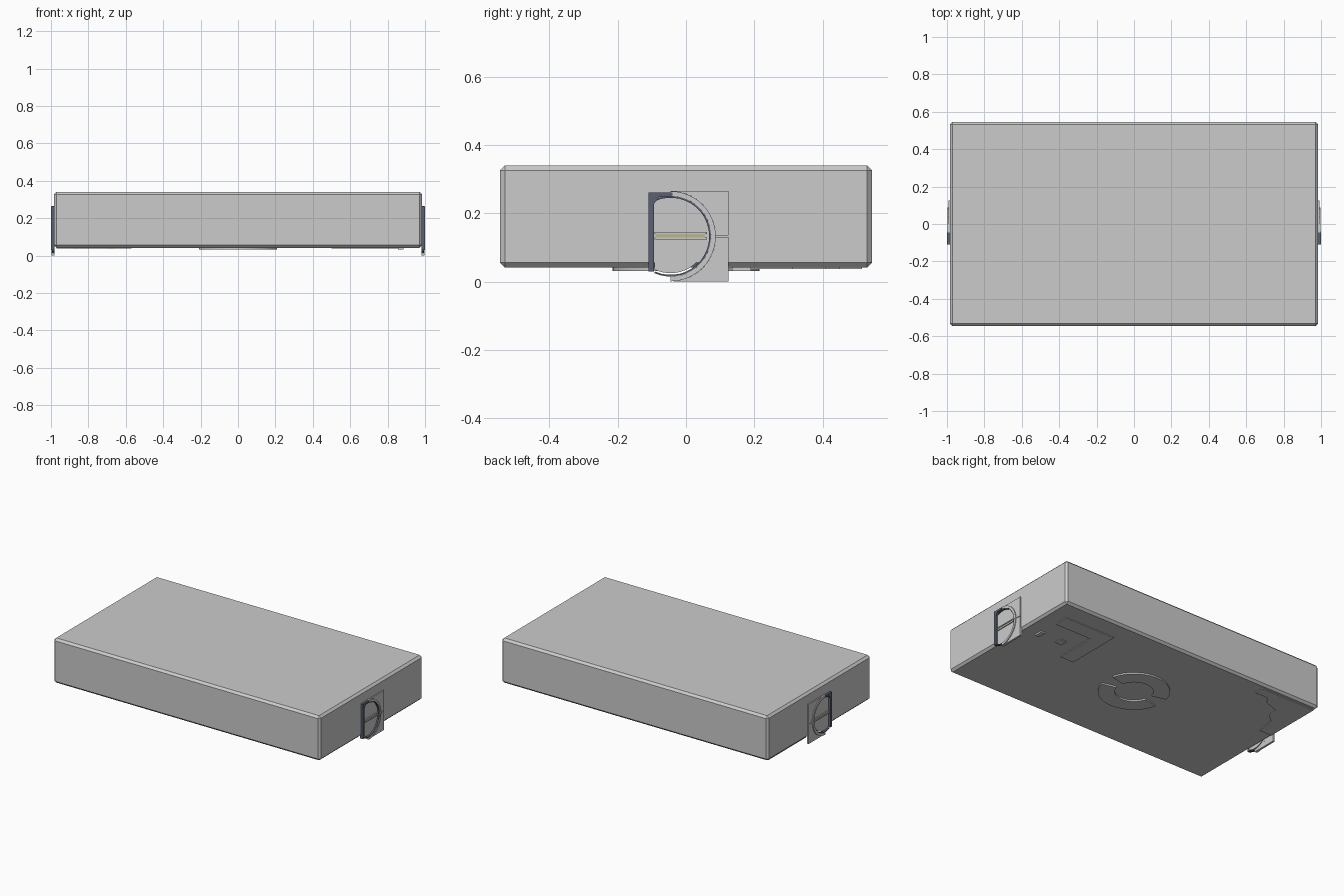
import bpy, bmesh
from math import cos, sin, radians

if "Cube" in bpy.data.objects:
    bpy.data.objects.remove(bpy.data.objects["Cube"])


def arc(cu, cv, r, a0, a1, n=24):
    """Points on a circular arc, angles in degrees."""
    return [(cu + r * cos(radians(a0 + (a1 - a0) * i / n)),
             cv + r * sin(radians(a0 + (a1 - a0) * i / n))) for i in range(n + 1)]


def band(cu, cv, r0, r1, a0, a1, n=24):
    """Outline of a ring segment."""
    return arc(cu, cv, r1, a0, a1, n) + arc(cu, cv, r0, a1, a0, n)


def rect(u0, u1, v0, v1):
    return [(u0, v0), (u1, v0), (u1, v1), (u0, v1)]


def prism(name, outline, lo, hi, axis, color=None):
    """Extrude an outline along x (drawn in y,z; mirrored to both ends) or z (drawn in x,y)."""
    place = (lambda u, v, d: (d, u, v)) if axis == 'X' else (lambda u, v, d: (u, v, d))
    bm = bmesh.new()
    face = bm.faces.new([bm.verts.new(place(u, v, lo)) for u, v in outline])
    top = bmesh.ops.extrude_face_region(bm, geom=[face])
    for v in top['geom']:
        if isinstance(v, bmesh.types.BMVert):
            v.co[0 if axis == 'X' else 2] = hi
    bmesh.ops.recalc_face_normals(bm, faces=bm.faces)
    mesh = bpy.data.meshes.new(name)
    bm.to_mesh(mesh)
    bm.free()
    ob = bpy.data.objects.new(name, mesh)
    bpy.context.collection.objects.link(ob)
    if axis == 'X':
        ob.modifiers.new("both_ends", 'MIRROR').use_axis[0] = True
    if color:
        mat = bpy.data.materials.new(name + "_colour")
        mat.diffuse_color = color
        mat.use_nodes = True
        mat.node_tree.nodes["Principled BSDF"].inputs["Base Color"].default_value = mat.diffuse_color
        mesh.materials.append(mat)
    return ob


# Main slab with chamfered edges
slab = prism("body", rect(-0.985, 0.985, -0.545, 0.545), 0.042, 0.34, 'Z')
chamfer = slab.modifiers.new("chamfer", 'BEVEL')
chamfer.width, chamfer.segments = 0.014, 1

# End fittings: dark bracket, quarter panels, half ring, recessed disc
CY, CZ, R = -0.045, 0.133, 0.132
NAVY = (0.10, 0.12, 0.17, 1)
bracket = [(-0.11, 0.03), (-0.094, 0.03), (-0.094, 0.228), (-0.078, 0.248),
           (-0.04, 0.25), (-0.04, 0.262), (-0.11, 0.262)]
prism("end_bracket", bracket, 0.98, 1.0, 'X', NAVY)
prism("panel_upper", arc(CY, CZ, R, 0.8, 90) + [(CY, CZ + R), (0.125, CZ + R)][1:]
      + [(0.125, CZ + 0.002)], 0.98, 0.993, 'X')
prism("panel_lower", arc(CY, CZ, R, -0.8, -90) + [(0.125, CZ - R), (0.125, CZ - 0.002)],
      0.98, 0.993, 'X')
prism("half_ring", band(CY, CZ, 0.118, R, -90, 90), 0.98, 0.998, 'X')
prism("ring_seal", band(CY, CZ, 0.113, 0.118, -114, 114), 0.98, 0.995, 'X', NAVY)
prism("disc", arc(CY, CZ, 0.108, -116, 116, 32), 0.98, 0.988, 'X')
for name, z in (("slot_rail_upper", 0.139), ("slot_rail_lower", 0.124)):
    prism(name, rect(-0.093, 0.062, z, z + 0.006), 0.98, 0.994, 'X')
prism("slot_strip", rect(-0.09, 0.055, 0.130, 0.139), 0.98, 0.990, 'X', (0.5, 0.48, 0.25, 1))

# Raised pads on the underside: two ring halves, an L rib, small feet, corner plate
for name, a in (("ring_pad_back", 14), ("ring_pad_front", 194)):
    prism(name, band(0, 0, 0.115, 0.215, a, a + 152), 0.032, 0.05, 'Z')
rib = [(0.50, 0.03), (0.60, 0.03), (0.60, 0.31), (0.87, 0.31), (0.87, 0.41), (0.50, 0.41)]
prism("corner_rib", rib, 0.037, 0.05, 'Z')
prism("square_foot", rect(0.685, 0.735, 0.14, 0.19), 0.037, 0.05, 'Z')
prism("small_foot", rect(0.855, 0.885, 0.135, 0.19), 0.032, 0.05, 'Z')
plate = [(-0.97, 0.12), (-0.88, 0.12), (-0.86, 0.25), (-0.80, 0.30), (-0.80, 0.37),
         (-0.70, 0.40), (-0.66, 0.45), (-0.57, 0.45), (-0.57, 0.515), (-0.97, 0.515)]
prism("corner_plate", plate, 0.037, 0.05, 'Z')
